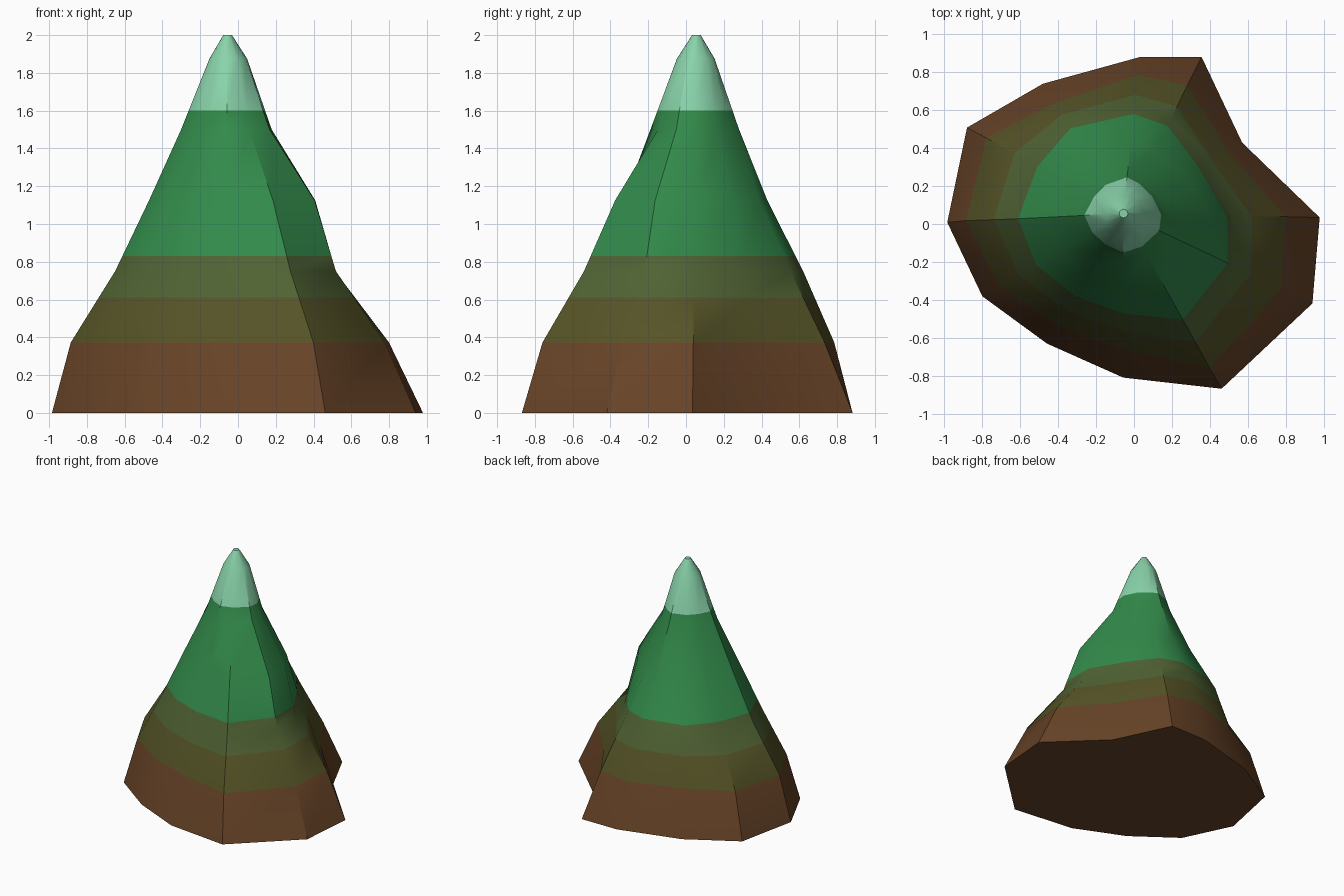
import bpy, bmesh, math
from mathutils import Vector

if "Cube" in bpy.data.objects:
    bpy.data.objects.remove(bpy.data.objects["Cube"])

# Ridge and gully directions (degrees) shared by every level of the mountain
ANGLES = [2, 37, 68, 88, 123, 150, 179.5, 205.5, 234, 266, 298, 336]

# Height -> radius along each direction
LEVELS = {
    0.0:   [.98, .714, .951, .881, .882, 1.017, .985, .886, .78, .812, .984, 1.03],
    0.373: [.81, .63, .78, .775, .75, .887, .875, .778, .674, .675, .872, .863],
    0.75:  [.535, .478, .574, .60, .62, .605, .63, .586, .528, .532, .635, .59],
    1.125: [.44, .38, .385, .40, .405, .403, .44, .411, .372, .362, .46, .478],
    1.5:   [.22, .20, .215, .24, .228, .23, .26, .233, .216, .23, .215, .228],
    1.875: [.10] * 12,
    2.0:   [.023] * 12,
}

# Colour bands: name, top height, linear colour
BANDS = [
    ("earth brown", 0.373, (.135, .056, .020)),
    ("olive brown", 0.61, (.092, .088, .020)),
    ("olive green", 0.83, (.079, .123, .033)),
    ("forest green", 1.60, (.032, .255, .069)),
    ("pale mint", 9.0, (.25, .65, .40)),
]

bm = bmesh.new()

# Stacked rings around an axis that leans slightly back and left
rings = []
for z, radii in LEVELS.items():
    lean = 0.0275 * z
    rings.append([bm.verts.new((-lean + r * math.cos(math.radians(a)),
                                lean + r * math.sin(math.radians(a)), z))
                  for a, r in zip(ANGLES, radii)])
n = len(ANGLES)
for low, high in zip(rings, rings[1:]):
    for i in range(n):
        j = (i + 1) % n
        bm.faces.new((low[i], low[j], high[j], high[i]))
bm.faces.new(rings[0][::-1])
bm.faces.new(rings[-1])

# Cut the slopes level at each colour change
for _, top, _ in BANDS[1:-1]:
    bmesh.ops.bisect_plane(bm, geom=bm.verts[:] + bm.edges[:] + bm.faces[:],
                           plane_co=Vector((0, 0, top)), plane_no=Vector((0, 0, 1)))
bmesh.ops.recalc_face_normals(bm, faces=bm.faces)

# Colour faces by height
for f in bm.faces:
    z = f.calc_center_bounds().z
    f.material_index = next(i for i, b in enumerate(BANDS) if z < b[1])

mesh = bpy.data.meshes.new("mountain")
bm.to_mesh(mesh)
bm.free()
for name, _, colour in BANDS:
    mat = bpy.data.materials.new(name)
    mat.diffuse_color = (*colour, 1)
    mat.use_nodes = True
    mat.node_tree.nodes["Principled BSDF"].inputs["Base Color"].default_value = mat.diffuse_color
    mesh.materials.append(mat)

mountain = bpy.data.objects.new("mountain", mesh)
bpy.context.collection.objects.link(mountain)
bpy.context.view_layer.objects.active = mountain
mountain.select_set(True)
bpy.ops.object.shade_smooth_by_angle(angle=math.radians(35))
